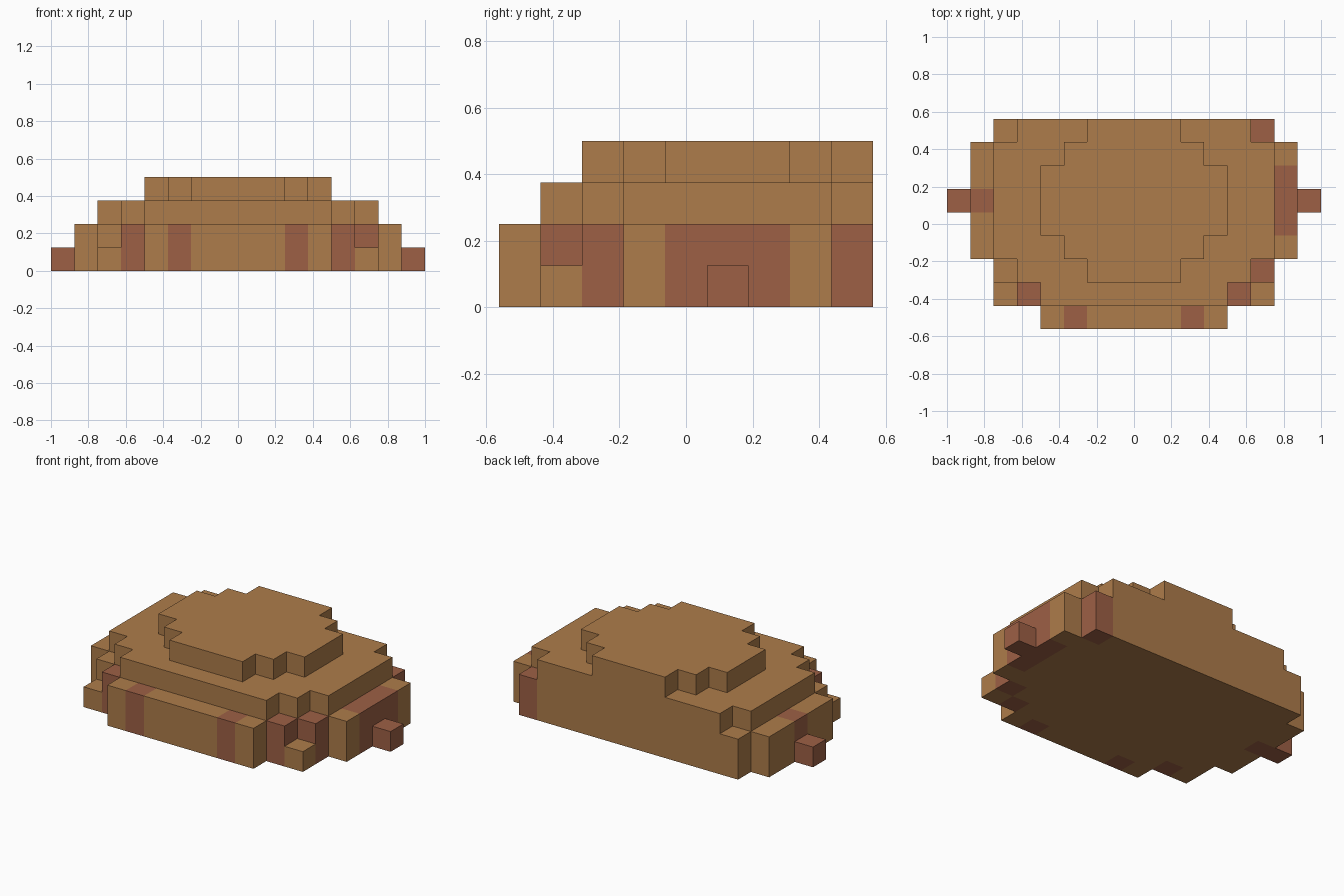
import bpy, bmesh, math
from mathutils import Vector

cube = bpy.data.objects.get("Cube")
if cube:
    bpy.data.objects.remove(cube, do_unlink=True)

CELL = 0.125
ORIGIN = Vector((-1.0, -0.5625, 0.0))


def make_material(name, color):
    mat = bpy.data.materials.new(name)
    mat.use_nodes = True
    mat.diffuse_color = color
    mat.node_tree.nodes["Principled BSDF"].inputs["Base Color"].default_value = color
    return mat


MATERIALS = [make_material("tan_brown", (0.423, 0.202, 0.069, 1)),
             make_material("reddish_brown", (0.337, 0.117, 0.060, 1))]


def tier(level, half_widths):
    """Blocks of one level: half width in cells for each row, front to back."""
    return {(i, row, level) for row, half in enumerate(half_widths)
            for i in range(8 - half, 8 + half)}


# Parts, as sets of blocks
PARTS = {
    "base_tier": tier(0, [4, 6, 6, 7, 7, 7, 7, 7, 6]) | tier(1, [4, 5, 6, 7, 7, 7, 7, 7, 6]),
    "middle_tier": tier(2, [0, 4, 5, 6, 6, 6, 6, 6, 5]),
    "top_tier": tier(3, [0, 0, 2, 3, 4, 4, 4, 3, 2]),
    "left_tip": {(15, 5, 0)},
    "right_tip": {(0, 5, 0)},
}
SOLID = set().union(*PARTS.values())

# Red columns: mirrored front spots and side tips, then the uneven side patches
RED = {(side, row) for i, row in ((5, 0), (3, 1), (1, 5), (0, 5)) for side in (i, 15 - i)}
RED |= {(13, 2), (14, 4), (14, 6), (13, 8)}


def build(name, cells):
    bm = bmesh.new()
    verts = {}

    def vert(p):
        key = tuple(round(c) for c in p)
        if key not in verts:
            verts[key] = bm.verts.new(ORIGIN + Vector(key) * CELL)
        return verts[key]

    # Exposed block sides only
    for cell in sorted(cells):
        red = cell[2] < 2 and cell[:2] in RED
        for axis in range(3):
            for sign in (-1, 1):
                n = Vector((0, 0, 0))
                n[axis] = sign
                if tuple(round(c + d) for c, d in zip(cell, n)) in SOLID:
                    continue
                u = Vector((0, 0, 0))
                u[(axis + 1) % 3] = 1
                v = n.cross(u)
                mid = Vector(cell) + Vector((0.5, 0.5, 0.5)) + n / 2
                corners = [mid + (a * u + b * v) / 2
                           for a, b in ((-1, -1), (1, -1), (1, 1), (-1, 1))]
                face = bm.faces.new([vert(p) for p in corners])
                face.material_index = int(red)

    # Merge flat areas of one colour
    bmesh.ops.dissolve_limit(bm, angle_limit=math.radians(1), verts=bm.verts[:],
                             edges=bm.edges[:], delimit={'MATERIAL'})
    mesh = bpy.data.meshes.new(name)
    for mat in MATERIALS:
        mesh.materials.append(mat)
    bm.to_mesh(mesh)
    bm.free()
    bpy.context.scene.collection.objects.link(bpy.data.objects.new(name, mesh))


for part, blocks in PARTS.items():
    build(part, blocks)
